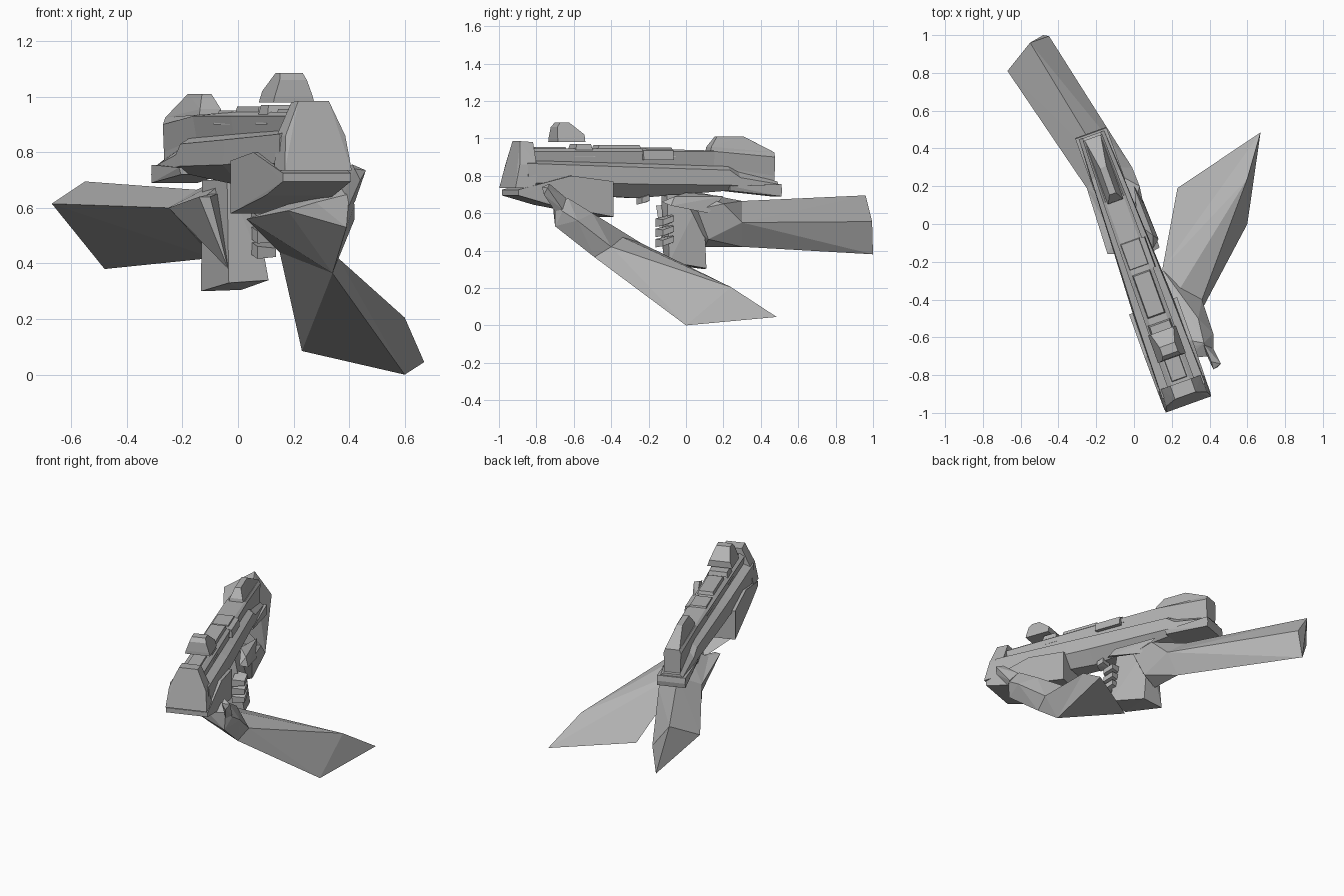
import bpy, bmesh, math
from mathutils import Matrix

grey = bpy.data.materials.new("plain grey")
grey.diffuse_color = (0.45, 0.45, 0.45, 1)

# rifle frame: muzzle along local -y, turned about z
RIFLE = Matrix.Translation((-0.055, 0, 0)) @ Matrix.Rotation(math.radians(19.8), 4, 'Z')


def finish(name, bm, frame=None):
    bmesh.ops.recalc_face_normals(bm, faces=bm.faces)
    me = bpy.data.meshes.new(name)
    bm.to_mesh(me)
    bm.free()
    me.materials.append(grey)
    ob = bpy.data.objects.new(name, me)
    if frame:
        ob.matrix_world = frame
    bpy.context.collection.objects.link(ob)
    return ob


def hull(name, pts, frame=None):
    bm = bmesh.new()
    vs = [bm.verts.new(p) for p in pts]
    bmesh.ops.convex_hull(bm, input=vs)
    loose = [v for v in bm.verts if not v.link_faces]
    bmesh.ops.delete(bm, geom=loose, context='VERTS')
    return finish(name, bm, frame)


def mirrored(name, half):
    """Convex rifle part from (half width, y, z) points."""
    return hull(name, [(s * x, y, z) for x, y, z in half for s in (1, -1)], RIFLE)


def loft(name, sections):
    """Sections: (y, [(half width, z) from bottom to top])."""
    bm = bmesh.new()
    rings = []
    for y, prof in sections:
        ring = [(w, y, z) for w, z in prof] + [(-w, y, z) for w, z in reversed(prof)]
        rings.append([bm.verts.new(p) for p in ring])
    n = len(rings[0])
    for a, b in zip(rings, rings[1:]):
        for i in range(n):
            bm.faces.new((a[i], a[(i + 1) % n], b[(i + 1) % n], b[i]))
    bm.faces.new(rings[0])
    bm.faces.new(rings[-1])
    return finish(name, bm, RIFLE)


def finger(name, center, size, frame):
    """Small block narrowing toward its outer end."""
    (cx, cy, cz), (sx, sy, sz) = center, size
    pts = [(cx + i * sx / 2, cy + j * sy / 2 * (0.7 if i > 0 else 1), cz + k * sz / 2 * (0.7 if i > 0 else 1)
            + 0.12 * j * sy) for i in (-1, 1) for j in (-1, 1) for k in (-1, 1)]
    return hull(name, pts, frame)


# lower shell: wide ledge that drops away toward the stock
loft("lower_shell", [
    (-0.94, [(0.07, 0.72), (0.122, 0.76), (0.120, 0.866), (0.06, 0.885)]),
    (-0.46, [(0.05, 0.69), (0.115, 0.76), (0.108, 0.85), (0.06, 0.87)]),
    (-0.30, [(0.04, 0.68), (0.108, 0.755), (0.102, 0.845), (0.06, 0.865)]),
    (0.22, [(0.05, 0.72), (0.085, 0.75), (0.083, 0.83), (0.05, 0.85)]),
    (0.28, [(0.05, 0.72), (0.083, 0.745), (0.080, 0.79), (0.05, 0.82)]),
    (0.50, [(0.05, 0.72), (0.070, 0.735), (0.070, 0.755), (0.05, 0.77)]),
])

# upper receiver: narrower spine, slightly undercut
loft("upper_receiver", [
    (-0.92, [(0.068, 0.80), (0.068, 0.87), (0.075, 0.93), (0.05, 0.945)]),
    (-0.28, [(0.058, 0.80), (0.058, 0.86), (0.070, 0.93), (0.05, 0.945)]),
    (0.14, [(0.050, 0.80), (0.050, 0.85), (0.064, 0.93), (0.05, 0.935)]),
    (0.486, [(0.050, 0.75), (0.050, 0.80), (0.054, 0.90), (0.045, 0.925)]),
])

# muzzle block
mirrored("muzzle", [(0.128, -1.015, 0.735), (0.128, -0.9, 0.735), (0.114, -0.985, 0.86),
                    (0.114, -0.89, 0.86), (0.058, -0.965, 0.985), (0.058, -0.89, 0.98)])

# handguard under the barrel
mirrored("handguard", [(0.13, -1.0, 0.695), (0.13, -1.0, 0.725), (0.135, -0.70, 0.80),
                       (0.135, -0.46, 0.77), (0.135, -0.46, 0.58), (0.13, -0.82, 0.645)])

# top rail pieces: y start, y end, half width, top height
for i, (y0, y1, w, top) in enumerate([(-0.89, -0.68, 0.04, 0.955), (-0.66, -0.54, 0.055, 0.97),
                                      (-0.53, -0.26, 0.045, 0.965), (-0.26, -0.08, 0.05, 0.95)]):
    mirrored(f"top_rail_{i + 1}", [(w + 0.015, y0, 0.90), (w + 0.015, y1, 0.90),
                                   (w, y0 + 0.02, top), (w, y1 - 0.02, top)])
hull("ejection_cover", [(x, y, z) for x, z in ((0.04, 0.945), (0.04, 0.885), (0.085, 0.885), (0.08, 0.935))
                        for y in (-0.27, -0.10)], RIFLE)

# sight floating over the rail
mirrored("sight", [(0.078, -0.755, 0.98), (0.078, -0.60, 0.98), (0.073, -0.755, 1.0),
                   (0.052, -0.75, 1.06), (0.043, -0.73, 1.085), (0.043, -0.68, 1.085),
                   (0.065, -0.60, 1.02)])

# rear hump and stock
mirrored("rear_hump", [(0.05, 0.12, 0.90), (0.04, 0.13, 0.955), (0.018, 0.17, 1.01),
                       (0.018, 0.32, 1.01), (0.025, 0.37, 0.985), (0.045, 0.486, 0.925),
                       (0.045, 0.486, 0.88)])
mirrored("stock_flange", [(0.088, 0.22, 0.745), (0.088, 0.51, 0.755), (0.08, 0.22, 0.72),
                          (0.088, 0.51, 0.69), (0.088, 0.515, 0.72)])

# pistol grip
hull("pistol_grip", [(0.125, -0.14, 0.34), (-0.02, -0.12, 0.33), (-0.04, 0.12, 0.30),
                     (0.10, 0.08, 0.305), (0.06, -0.13, 0.70), (-0.03, -0.13, 0.70),
                     (-0.05, 0.08, 0.70), (0.05, 0.08, 0.70)], RIFLE)

# rear arm: forearm, wrist and gripping hand
wrist = [(-0.25, 0.19, 0.60), (-0.15, 0.30, 0.665), (-0.01, 0.30, 0.55), (-0.09, 0.30, 0.42)]
hull("rear_forearm", wrist + [(-0.67, 0.81, 0.615), (-0.55, 0.96, 0.695),
                              (-0.45, 0.995, 0.555), (-0.48, 1.0, 0.38)])
hull("rear_hand", wrist + [(-0.02, 0.02, 0.72), (0.03, 0.20, 0.65), (0.06, 0.06, 0.62),
                           (0.02, 0.12, 0.46), (-0.08, 0.10, 0.42), (-0.12, -0.08, 0.64)])
hull("rear_palm", [(-0.25, 0.19, 0.60), (-0.14, -0.16, 0.64), (-0.10, -0.16, 0.64),
                   (-0.035, -0.12, 0.38), (-0.06, 0.10, 0.42), (-0.05, 0.05, 0.66)])
hull("rear_thumb", [(0.0, 0.20, 0.69), (0.06, 0.05, 0.62), (0.05, 0.12, 0.60), (0.10, -0.06, 0.69),
                    (0.13, -0.08, 0.64), (0.02, 0.0, 0.71), (0.10, -0.13, 0.66)])
for i, z in enumerate((0.45, 0.505, 0.56)):
    finger(f"rear_finger_{i + 1}", (0.10, -0.15, z), (0.075, 0.09, 0.045), RIFLE)
finger("trigger_finger", (0.03, -0.25, 0.675), (0.06, 0.06, 0.045), RIFLE)

# front arm: forearm, hand and thumb supporting the handguard
front_wrist = [(0.34, -0.49, 0.365), (0.36, -0.40, 0.42), (0.15, -0.24, 0.44), (0.22, -0.38, 0.49)]
hull("front_forearm", front_wrist + [(0.67, 0.485, 0.045), (0.60, 0.0, 0.0),
                                     (0.23, 0.19, 0.085), (0.60, 0.24, 0.205)])
hull("front_hand", front_wrist + [(0.03, -0.57, 0.56), (0.18, -0.70, 0.59), (0.28, -0.71, 0.62),
                                  (0.42, -0.58, 0.56), (0.42, -0.66, 0.61), (0.40, -0.70, 0.65),
                                  (0.37, -0.63, 0.68), (0.34, -0.50, 0.60), (0.39, -0.70, 0.53)])
hull("front_thumb", [(0.37, -0.66, 0.62), (0.42, -0.66, 0.62), (0.40, -0.70, 0.61), (0.37, -0.64, 0.68),
                     (0.46, -0.74, 0.735), (0.42, -0.77, 0.74), (0.41, -0.73, 0.757), (0.44, -0.76, 0.70)])
